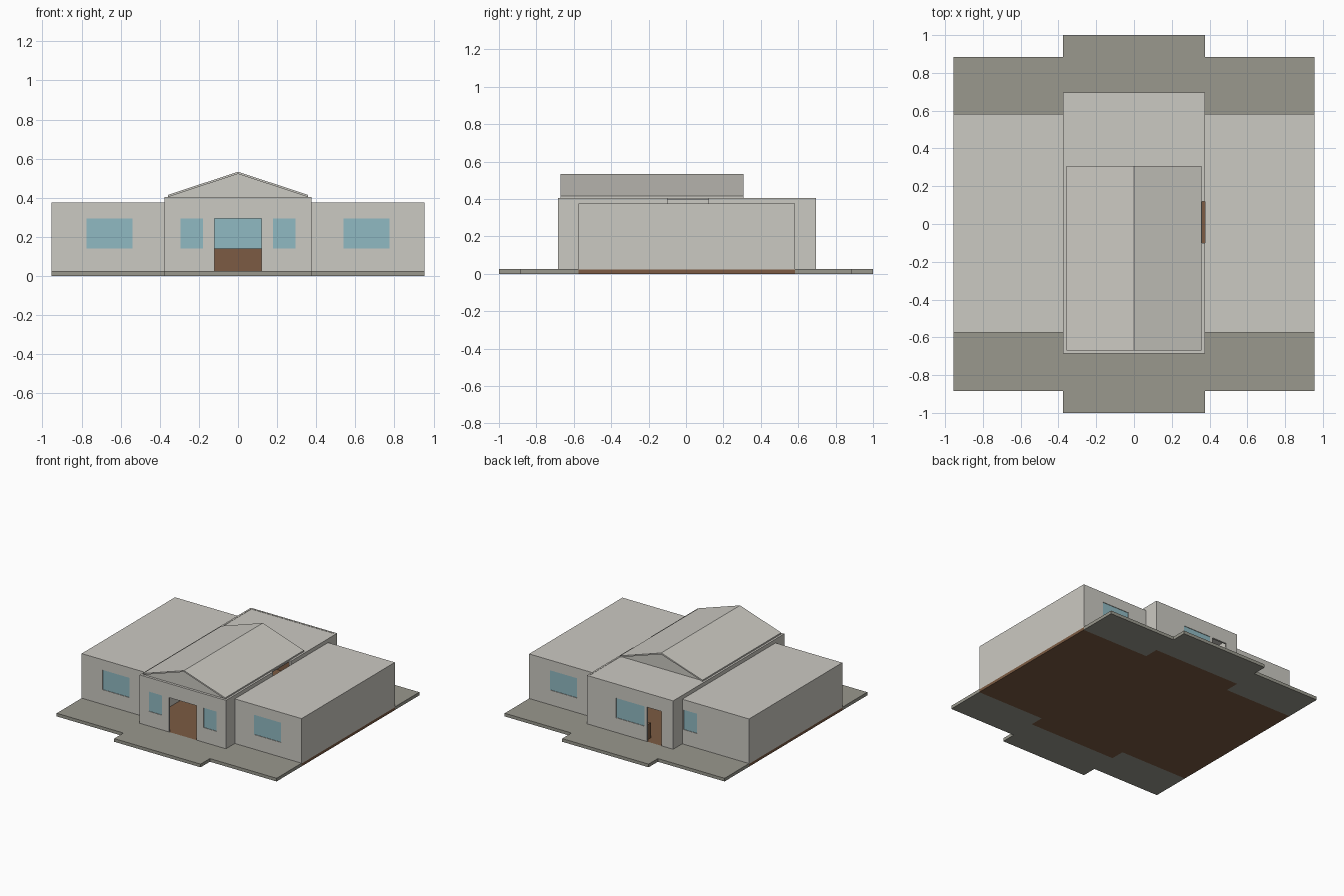
import bpy
import bmesh

if "Cube" in bpy.data.objects:
    bpy.data.objects.remove(bpy.data.objects["Cube"], do_unlink=True)


def material(name, rgb):
    mat = bpy.data.materials.new(name)
    mat.use_nodes = True
    color = (*rgb, 1.0)
    mat.diffuse_color = color
    mat.node_tree.nodes["Principled BSDF"].inputs["Base Color"].default_value = color
    return mat


PLASTER = material("plaster", (0.60, 0.585, 0.54))
PAVING = material("paving", (0.32, 0.315, 0.27))
GLASS = material("glass", (0.28, 0.49, 0.54))
WOOD = material("wood", (0.20, 0.105, 0.056))


def add_object(name, bm, mat):
    bmesh.ops.recalc_face_normals(bm, faces=bm.faces)
    mesh = bpy.data.meshes.new(name)
    bm.to_mesh(mesh)
    bm.free()
    mesh.materials.append(mat)
    obj = bpy.data.objects.new(name, mesh)
    bpy.context.collection.objects.link(obj)
    return obj


def box(name, x, y, z, mat):
    bm = bmesh.new()
    bmesh.ops.create_cube(bm, size=1)
    for v in bm.verts:
        for axis, (low, high) in enumerate((x, y, z)):
            v.co[axis] = low if v.co[axis] < 0 else high
    return add_object(name, bm, mat)


def extrude_outline(name, points, direction, mat):
    bm = bmesh.new()
    face = bm.faces.new([bm.verts.new(p) for p in points])
    grown = bmesh.ops.extrude_face_region(bm, geom=[face], use_keep_orig=True)
    verts = [g for g in grown["geom"] if isinstance(g, bmesh.types.BMVert)]
    bmesh.ops.translate(bm, verts=verts, vec=direction)
    return add_object(name, bm, mat)


def cut(obj, x, y, z):
    cutter = box("cutter", x, y, z, PLASTER)
    cutter.hide_render = True
    mod = obj.modifiers.new("opening", "BOOLEAN")
    mod.operation = "DIFFERENCE"
    mod.solver = "EXACT"
    mod.object = cutter
    graph = bpy.context.evaluated_depsgraph_get()
    mesh = bpy.data.meshes.new_from_object(obj.evaluated_get(graph))
    obj.modifiers.clear()
    obj.data = mesh
    bpy.data.objects.remove(cutter, do_unlink=True)


T = 0.014                # wall thickness
FLOOR = 0.022
SILL, HEAD = 0.14, 0.295
WING_X, HALL_X = 0.955, 0.375
WING_Y = (-0.575, 0.582)
HALL_Y = (-0.685, 0.695)
WING_TOP, HALL_TOP = 0.365, 0.395


def facade(name, x, y, top, windows=(), doors=()):
    """Wall along x with glazed windows and open doorways; y is its low side."""
    wall = box(name, x, (y, y + T), (FLOOR, top), PLASTER)
    for span in windows:
        cut(wall, span, (y - T, y + 2 * T), (SILL, HEAD))
        mid = y + T / 2
        box(name + "_glass", span, (mid - 0.003, mid + 0.003), (SILL, HEAD), GLASS)
    for span in doors:
        cut(wall, span, (y - T, y + 2 * T), (FLOOR - 0.01, HEAD))


# Floors
box("hall_floor", (-HALL_X, HALL_X), HALL_Y, (0, FLOOR), WOOD)
for side, s in (("left", 1), ("right", -1)):
    span = sorted((s * HALL_X, s * WING_X))
    box(side + "_wing_floor", span, WING_Y, (0, FLOOR), WOOD)

# Stepped terraces in front and behind
for name, s, wing, hall in (("front_terrace", -1, WING_Y[0], HALL_Y[0]),
                            ("back_terrace", 1, WING_Y[1], HALL_Y[1])):
    half = [(HALL_X, hall), (HALL_X, wing), (WING_X, wing),
            (WING_X, s * 0.885), (HALL_X, s * 0.885), (HALL_X, s)]
    outline = half + [(-x, y) for x, y in reversed(half)]
    extrude_outline(name, [(x, y, 0) for x, y in outline], (0, 0, 0.025), PAVING)

# Wings: outer wall, windowed front and back, flat roof
back_windows = {1: (0.54, 0.775), -1: (-0.505, -0.387)}
for side, s in (("left", 1), ("right", -1)):
    span = sorted((s * HALL_X, s * WING_X))
    inner = sorted((s * HALL_X, s * (WING_X - T)))
    box(side + "_wing_side_wall", sorted((s * (WING_X - T), s * WING_X)),
        WING_Y, (FLOOR, WING_TOP), PLASTER)
    facade(side + "_wing_front_wall", inner, WING_Y[0], WING_TOP,
           [sorted((s * 0.54, s * 0.775))])
    facade(side + "_wing_back_wall", inner, WING_Y[1] - T, WING_TOP,
           [back_windows[s]])
    box(side + "_wing_roof", span, WING_Y, (WING_TOP, WING_TOP + 0.01), PLASTER)

# Central hall
inside = (-HALL_X + T, HALL_X - T)
facade("hall_front_wall", inside, HALL_Y[0], HALL_TOP + 0.01,
       [(-0.295, -0.18), (0.18, 0.295)], [(-0.12, 0.12)])
facade("hall_back_wall", inside, HALL_Y[1] - T, HALL_TOP + 0.01,
       [(-0.125, 0.12)], [(-0.273, -0.148)])
box("hall_right_wall", (-HALL_X, -HALL_X + T), HALL_Y,
    (FLOOR, HALL_TOP + 0.01), PLASTER)
left_wall = box("hall_left_wall", (HALL_X - T, HALL_X), HALL_Y,
                (FLOOR, HALL_TOP + 0.01), PLASTER)
cut(left_wall, (HALL_X - 2 * T, HALL_X + T), (-0.1, 0.12), (0, 0.5))
box("hall_flat_roof", inside, (HALL_Y[0] + T, HALL_Y[1] - T),
    (HALL_TOP, HALL_TOP + 0.008), PLASTER)

# Counter under the back window
box("counter", (-0.13, 0.13), (0.62, 0.675), (FLOOR, SILL), WOOD)

# Gabled roof over the front of the hall
EAVE, RIDGE, HALF = 0.415, 0.533, 0.358
extrude_outline("gable_core",
                [(-HALF + 0.006, -0.662, 0.403), (HALF - 0.006, -0.662, 0.403),
                 (HALF - 0.006, -0.662, EAVE - 0.005), (0, -0.662, RIDGE - 0.01),
                 (-HALF + 0.006, -0.662, EAVE - 0.005)], (0, 0.955, 0), PLASTER)
extrude_outline("gable_roof",
                [(-HALF, -0.67, EAVE), (0, -0.67, RIDGE), (HALF, -0.67, EAVE),
                 (HALF, -0.67, EAVE - 0.011), (0, -0.67, RIDGE - 0.011),
                 (-HALF, -0.67, EAVE - 0.011)], (0, 0.977, 0), PLASTER)
